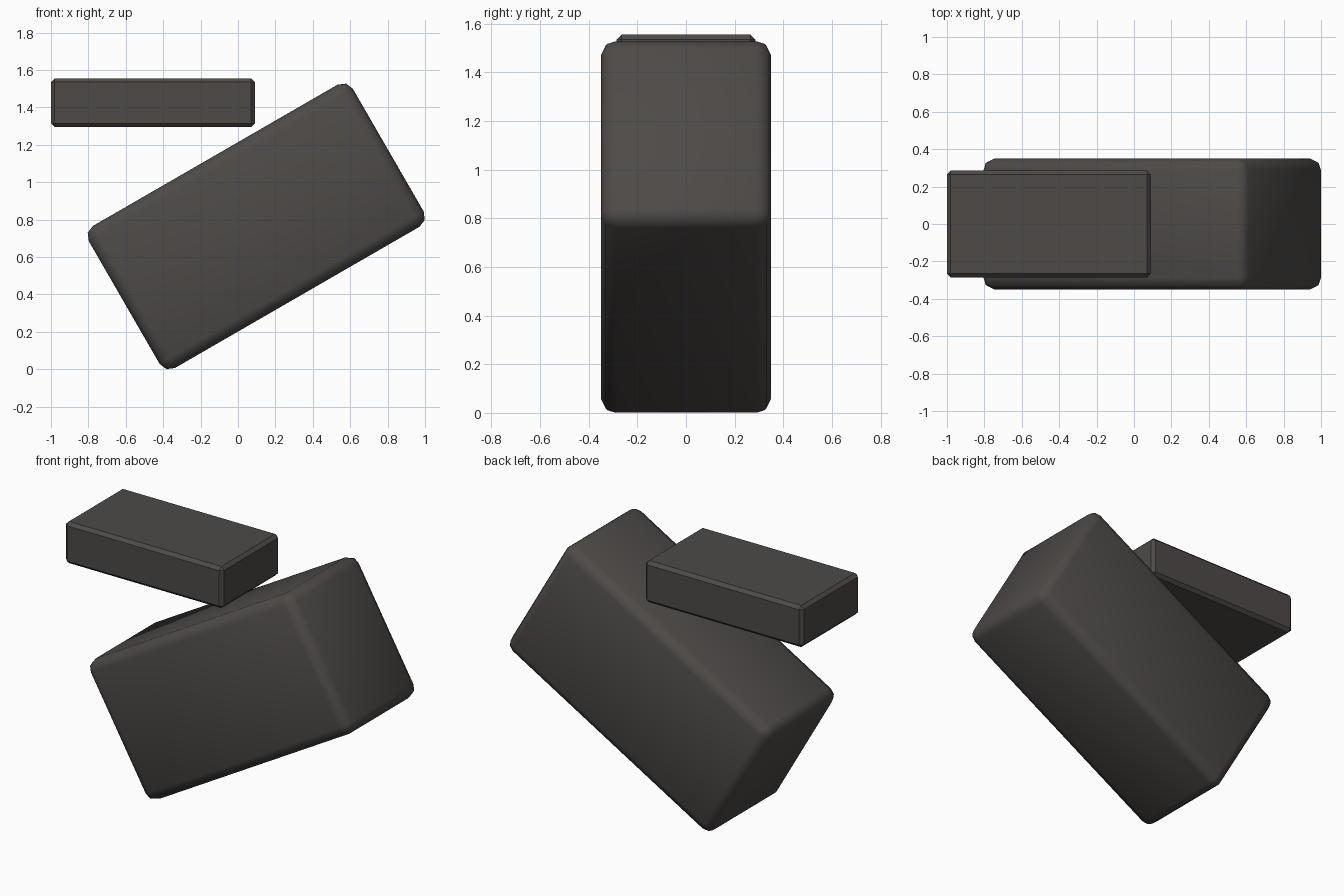
import bpy, bmesh, math
from mathutils import Matrix

if "Cube" in bpy.data.objects:
    bpy.data.objects.remove(bpy.data.objects["Cube"])

stone = bpy.data.materials.new("dark warm grey")
stone.diffuse_color = (0.075, 0.068, 0.064, 1.0)
stone.use_nodes = True
stone.node_tree.nodes["Principled BSDF"].inputs["Base Color"].default_value = stone.diffuse_color


def bevelled_box(name, size, centre, tilt, bevel, segments, smooth):
    """Box with bevelled edges, tilted about the y axis."""
    bm = bmesh.new()
    bmesh.ops.create_cube(bm, size=1.0, matrix=Matrix.Diagonal((*size, 1.0)))
    bmesh.ops.bevel(bm, geom=bm.edges[:], offset=bevel, segments=segments,
                    profile=0.5, affect='EDGES')
    for f in bm.faces:
        f.smooth = smooth
    mesh = bpy.data.meshes.new(name)
    bm.to_mesh(mesh)
    bm.free()
    mesh.materials.append(stone)
    ob = bpy.data.objects.new(name, mesh)
    ob.location = centre
    ob.rotation_euler = (0, math.radians(tilt), 0)
    bpy.context.collection.objects.link(ob)
    return ob


# Large rounded block, leaning up to the right
bevelled_box("tilted_block", (1.63, 0.70, 0.877), (0.0975, 0, 0.764),
             -30, 0.06, 2, True)

# Thin level slab above its left end
bevelled_box("upper_slab", (1.09, 0.57, 0.26), (-0.455, 0, 1.425),
             0, 0.02, 1, False)
